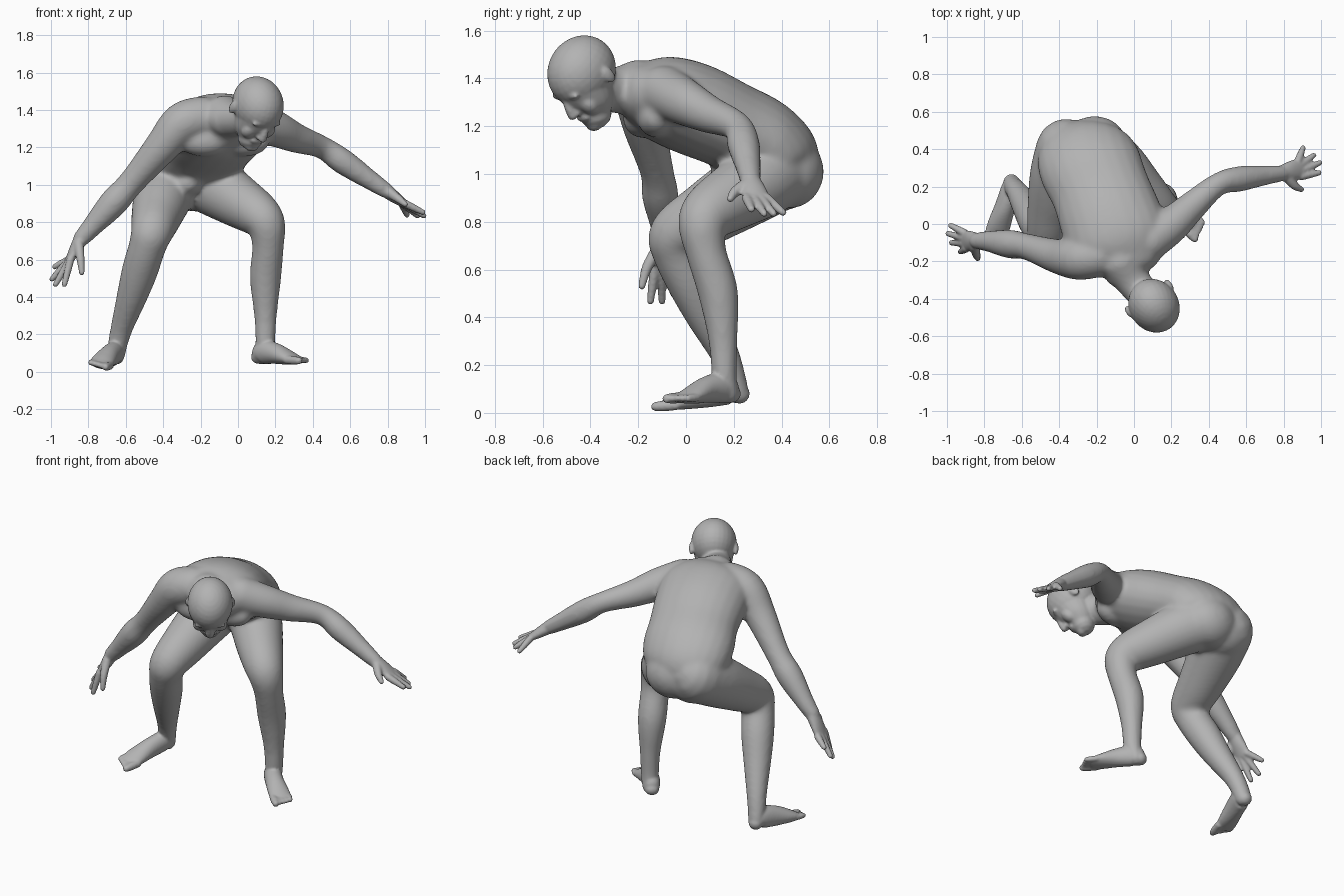
import bpy
import bmesh
from math import sin, cos, pi
from mathutils import Vector, Matrix

if "Cube" in bpy.data.objects:
    bpy.data.objects.remove(bpy.data.objects["Cube"])


def catmull(a, b, c, d, t):
    return [0.5 * (2 * q + (r - p) * t + (2 * p - 5 * q + 4 * r - s) * t * t
                   + (3 * q - p - 3 * r + s) * t ** 3)
            for p, q, r, s in zip(a, b, c, d)]


def tube(bm, rows, side, side_end=None, steps=5, sides=24):
    """Closed round-ended loft; each row is x, y, z, half width, half depth."""
    rows = [tuple(r) if len(r) == 5 else (*r, r[-1]) for r in rows]
    padded = [rows[0]] + rows + [rows[-1]]
    samples = [catmull(*padded[i:i + 4], k / steps)
               for i in range(len(rows) - 1) for k in range(steps)]
    samples.append(list(rows[-1]))
    side = Vector(side)
    side_end = Vector(side_end) if side_end else side
    sections = []
    last = len(samples) - 1
    for i, s in enumerate(samples):
        tangent = Vector(samples[min(i + 1, last)][:3]) - Vector(samples[max(i - 1, 0)][:3])
        tangent.normalize()
        across = side.lerp(side_end, i / last)
        across = (across - tangent * across.dot(tangent)).normalized()
        sections.append((Vector(s[:3]), across, tangent.cross(across), tangent, s[3], s[4]))

    # rounded ends
    def cap(section, sign):
        centre, across, up, tangent, w, d = section
        return [(centre + tangent * sign * min(w, d) * sin(a), across, up, tangent,
                 w * cos(a), d * cos(a)) for a in (pi / 8, pi / 4, pi * 0.4)]

    sections = cap(sections[0], -1)[::-1] + sections + cap(sections[-1], 1)
    rings = [[bm.verts.new(c + u * w * cos(2 * pi * k / sides) + v * d * sin(2 * pi * k / sides))
              for k in range(sides)] for c, u, v, _, w, d in sections]
    for lower, upper in zip(rings, rings[1:]):
        for k in range(sides):
            j = (k + 1) % sides
            bm.faces.new((lower[k], lower[j], upper[j], upper[k]))
    bm.faces.new(rings[0][::-1])
    bm.faces.new(rings[-1])


def ball(bm, centre, radii, frame=Matrix()):
    matrix = frame @ Matrix.Translation(centre) @ Matrix.Diagonal((*radii, 1))
    bmesh.ops.create_uvsphere(bm, u_segments=28, v_segments=16, radius=1, matrix=matrix)


def skin(bm, name, voxel, smoothing):
    """Fuse overlapping shells into one smooth skin and bake it to a mesh."""
    bmesh.ops.recalc_face_normals(bm, faces=bm.faces)
    mesh = bpy.data.meshes.new(name)
    bm.to_mesh(mesh)
    bm.free()
    obj = bpy.data.objects.new(name, mesh)
    bpy.context.collection.objects.link(obj)
    fuse = obj.modifiers.new("fuse", "REMESH")
    fuse.mode = "VOXEL"
    fuse.voxel_size = voxel
    relax = obj.modifiers.new("relax", "SMOOTH")
    relax.factor = 0.5
    relax.iterations = smoothing
    graph = bpy.context.evaluated_depsgraph_get()
    baked = bpy.data.meshes.new_from_object(obj.evaluated_get(graph))
    obj.modifiers.clear()
    obj.data = baked
    return obj


X, Y = (1, 0, 0), (0, 1, 0)
core = bmesh.new()

# torso, from seat to base of neck, twisting toward the shoulders
tube(core, [(-.26, .40, .99, .19, .13), (-.26, .385, 1.05, .255, .182),
            (-.235, .31, 1.135, .275, .187), (-.18, .18, 1.205, .265, .186),
            (-.125, .03, 1.272, .275, .195), (-.08, -.10, 1.317, .275, .18),
            (-.05, -.20, 1.34, .21, .13), (-.045, -.25, 1.35, .12, .10)],
     (1, .05, 0), (.94, .32, 0))

# neck
tube(core, [(-.07, -.20, 1.36, .12), (-.01, -.30, 1.35, .095),
            (.05, -.37, 1.365, .088), (.09, -.41, 1.41, .085)], X)

# seat, chest and groin masses
for centre, radii in [((-.335, .415, 1.0), (.17, .14, .15)), ((-.21, .43, 1.01), (.17, .147, .155)),
                      ((-.18, -.18, 1.235), (.14, .085, .085)), ((.03, -.12, 1.235), (.14, .085, .085)),
                      ((-.27, .20, 1.01), (.08, .10, .07))]:
    ball(core, centre, radii)

# arms, shoulder to wrist
tube(core, [(-.19, -.17, 1.36, .115), (-.30, -.185, 1.325, .114), (-.41, -.172, 1.20, .093),
            (-.57, -.122, 1.012, .071), (-.665, -.107, .905, .077), (-.775, -.093, .782, .057),
            (-.84, -.09, .71, .046)], Y)
tube(core, [(.08, -.09, 1.345, .11), (.20, -.005, 1.30, .098), (.31, .095, 1.25, .08),
            (.45, .212, 1.20, .062), (.56, .24, 1.125, .069), (.70, .26, 1.03, .054),
            (.79, .27, .97, .044)], Y)

# legs, hip to ankle
tube(core, [(-.19, .39, 1.02, .16), (-.085, .305, .965, .155), (.012, .20, .905, .14),
            (.11, .10, .84, .12), (.152, .07, .78, .103), (.16, .085, .67, .085),
            (.147, .135, .50, .084), (.147, .155, .30, .061), (.145, .16, .15, .053),
            (.13, .175, .085, .05)], X)
tube(core, [(-.36, .40, 1.02, .165), (-.40, .26, .94, .158), (-.435, .09, .835, .136),
            (-.46, -.04, .75, .114), (-.485, -.04, .67, .1), (-.525, .02, .54, .097),
            (-.565, .08, .41, .083), (-.62, .165, .24, .061), (-.645, .20, .14, .053),
            (-.653, .215, .085, .05)], X)

core_body = skin(core, "body_core", .014, 8)
body = bmesh.new()
body.from_mesh(core_body.data)
bpy.data.objects.remove(core_body)

# head frame: across, face direction, crown direction
ahead = Vector((.56, -.83, 0)).normalized()
up = Vector((0, 0, 1))
face = (ahead * .67 - up * .74).normalized()
crown = (ahead * .74 + up * .67).normalized()
across = face.cross(crown)
head = Matrix((across, face, crown)).transposed().to_4x4()
head.translation = (.107, -.437, 1.43)


def head_tube(rows):
    tube(body, [(*(head @ Vector(r[:3])), *r[3:]) for r in rows], across)


# skull, jaw, nose and lips, then paired brows, cheeks, nostrils and ears
ball(body, (0, 0, 0), (.133, .157, .142), head)
head_tube([(0, .025, 0, .122, .13), (0, .042, -.07, .113, .116),
           (0, .06, -.125, .1, .096), (0, .083, -.168, .072, .068)])
head_tube([(0, .138, -.02, .018), (0, .156, -.06, .021), (0, .17, -.092, .022, .018)])
ball(body, (0, .137, -.135), (.042, .02, .022), head)
ball(body, (0, .126, -.195), (.04, .026, .028), head)
for s in (-1, 1):
    ball(body, (s * .045, .134, -.008), (.045, .014, .016), head)
    ball(body, (s * .055, .105, -.09), (.045, .035, .05), head)
    ball(body, (s * .016, .152, -.094), (.015, .016, .013), head)
    ball(body, (s * .13, -.02, -.045), (.015, .026, .04), head)


def hand(wrist, knuckles, thumb_side, thumb_tip, finger_tips):
    wrist, knuckles, side = Vector(wrist), Vector(knuckles), Vector(thumb_side)
    middle = wrist.lerp(knuckles, .5)
    tube(body, [(*wrist, .043, .038), (*middle, .053, .032), (*knuckles, .058, .022)], side)
    root = wrist.lerp(knuckles, .25) + side * .03
    bend = root.lerp(Vector(thumb_tip), .5) + side * .012
    tube(body, [(*root, .027), (*bend, .022), (*thumb_tip, .015)], Y)
    for i, tip in enumerate(finger_tips):
        root = knuckles + side * (.042 - .028 * i)
        tip = root.lerp(Vector(tip), .95)
        tube(body, [(*root, .021), (*root.lerp(tip, .5), .019), (*tip, .015)], Y)


hand((-.84, -.09, .71), (-.90, -.09, .60), (.1, -.98, 0), (-.835, -.185, .53),
     [(-.93, -.15, .46), (-.98, -.10, .46), (-1, -.05, .49), (-.985, -.005, .56)])
hand((.79, .27, .97), (.885, .295, .90), (.2, -.98, 0), (.895, .185, .895),
     [(.995, .275, .85), (1, .33, .83), (.965, .37, .83), (.905, .41, .835)])


def foot(rows, ball_of_foot, toe_way, inner_side):
    root, way, inner = Vector(ball_of_foot), Vector(toe_way), Vector(inner_side)
    tube(body, rows, inner)
    for i in range(5):
        start = root + inner * (.046 - .023 * i) - way * .02
        tip = start + way * (.088 - .008 * i)
        radius = .023 if i == 0 else .017
        tube(body, [(*start, radius), (*start.lerp(tip, .6), radius), (*tip, radius * .85)], inner)


foot([(.11, .19, .08, .043, .038), (.135, .16, .105, .052, .064), (.20, .09, .098, .055, .056),
      (.27, .03, .075, .063, .038), (.31, 0, .063, .061, .024)],
     (.31, 0, .063), (.7, -.7, -.05), (-.7, -.7, 0))
foot([(-.655, .225, .08, .043, .042), (-.66, .185, .10, .052, .065), (-.69, .09, .083, .055, .061),
      (-.72, 0, .057, .063, .042), (-.735, -.05, .042, .061, .026)],
     (-.735, -.05, .042), (-.25, -.97, -.08), (.95, -.25, -.22))

# one seamless skin in a single grey
figure = skin(body, "body", .0075, 4)
figure.data.shade_smooth()
grey = bpy.data.materials.new("plain grey")
grey.use_nodes = True
colour = (.45, .45, .45, 1)
grey.diffuse_color = colour
grey.node_tree.nodes["Principled BSDF"].inputs["Base Color"].default_value = colour
figure.data.materials.clear()
figure.data.materials.append(grey)
